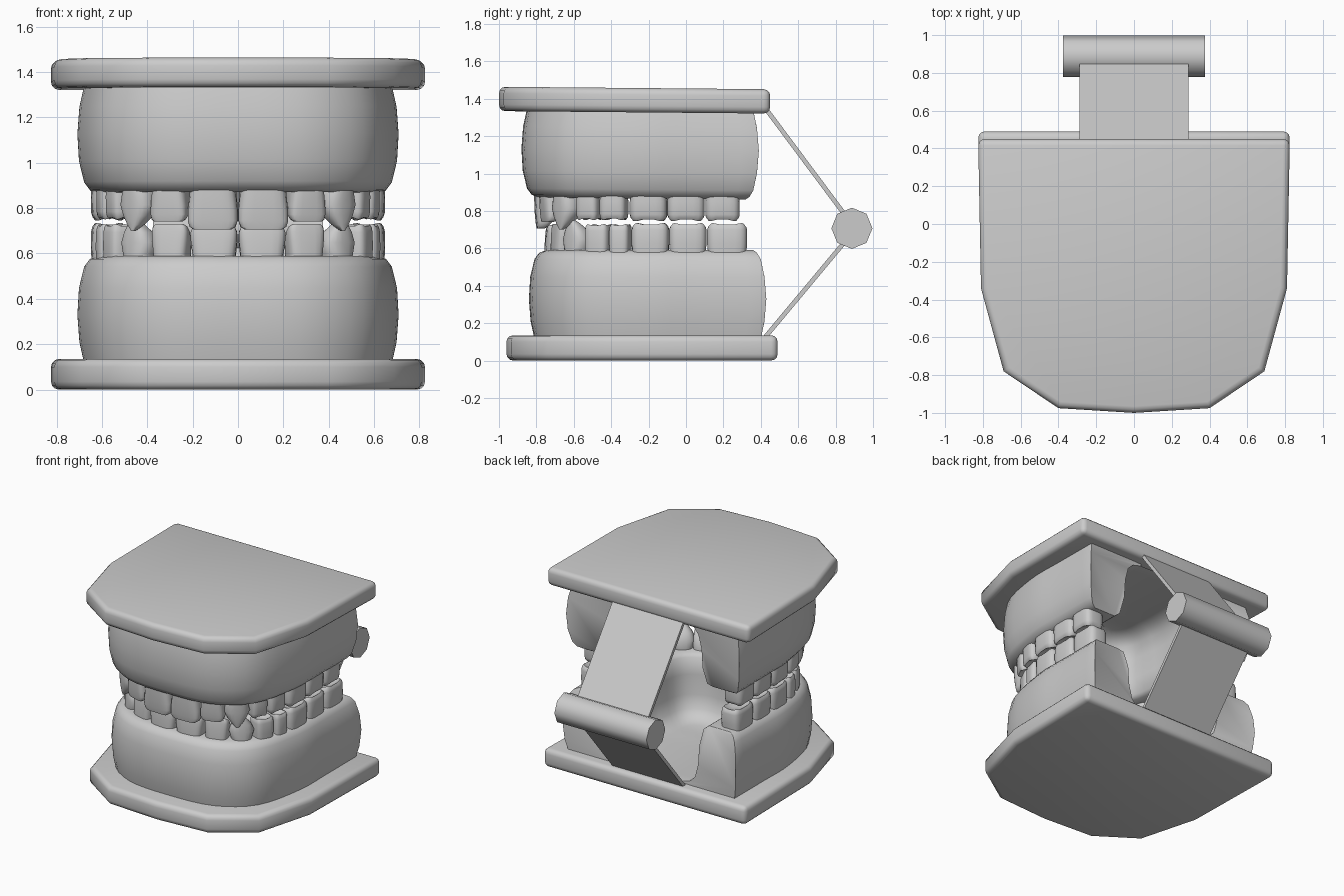
import bpy, bmesh, math
from mathutils import Vector

if "Cube" in bpy.data.objects:
    bpy.data.objects.remove(bpy.data.objects["Cube"])

BACK = 0.04      # the lower half sits slightly behind the upper half
MID = 0.73       # height about which the two halves mirror


def finish(bm, name, angle=40, bevel=0.0, segs=3):
    bmesh.ops.recalc_face_normals(bm, faces=bm.faces)
    if bevel:
        edges = [e for e in bm.edges if len(e.link_faces) == 2
                 and e.calc_face_angle(0) > math.radians(50)]
        bmesh.ops.bevel(bm, geom=edges, offset=bevel, segments=segs, profile=0.5,
                        affect='EDGES', clamp_overlap=True)
    me = bpy.data.meshes.new(name)
    bm.to_mesh(me)
    bm.free()
    me.shade_smooth()
    me.set_sharp_from_angle(angle=math.radians(angle))
    ob = bpy.data.objects.new(name, me)
    bpy.context.collection.objects.link(ob)
    return ob


def place(p, upper):
    # points are designed for the upper half, then flipped for the lower half
    if upper:
        return Vector((p[0], p[1], p[2] - 0.009 * (p[1] + 0.6)))
    return Vector((p[0], p[1] + BACK, 2 * MID - p[2]))


def extrude_outline(pts, vec):
    bm = bmesh.new()
    f = bm.faces.new([bm.verts.new(p) for p in pts])
    r = bmesh.ops.extrude_face_region(bm, geom=[f], use_keep_orig=True)
    bmesh.ops.translate(bm, vec=vec, verts=[v for v in r['geom']
                                            if isinstance(v, bmesh.types.BMVert)])
    return bm


# base plates
def plate(name, upper):
    half = [(0.4, -0.975), (0.69, -0.78), (0.81, -0.34), (0.825, 0.45)]
    pts = [(-x, y) for x, y in reversed(half)] + [(0, -1.0)] + half
    bm = extrude_outline([place((x, y, 1.46), upper) for x, y in pts],
                         (0, 0, -0.13 if upper else 0.135))
    finish(bm, name, 40, 0.035)


# horseshoe gums with a hollow floor
def spline(pts, n):
    out = []
    for i in range(len(pts) - 1):
        a, b = pts[i], pts[i + 1]
        p = pts[i - 1] if i else 2 * a - b
        q = pts[i + 2] if i + 2 < len(pts) else 2 * b - a
        for k in range(n):
            t = k / n
            out.append(0.5 * (2 * a + (b - p) * t + (2 * p - 5 * a + 4 * b - q) * t * t
                              + (3 * a - p - 3 * b + q) * t ** 3))
    return out + [pts[-1]]


def gum(name, upper):
    half = [(0.34, -0.81), (0.575, -0.63), (0.665, -0.28), (0.67, 0.03), (0.67, 0.36)]
    path = spline([Vector((-x, y)) for x, y in reversed(half)] + [Vector((0, -0.845))]
                  + [Vector(p) for p in half], 4)
    # inward offset, height from plate to teeth, end shift
    prof = [(-0.005, 0.0, 0.0), (-0.026, .2, .02), (-0.035, .45, .03), (-0.028, .7, .02),
            (-0.005, .9, 0), (0.02, .97, -.02), (0.055, 1, -.04), (0.23, 1, -.04),
            (0.26, .95, -.02), (0.275, .7, .01), (0.285, .4, .01), (0.31, .2, .01),
            (0.36, .1, 0), (0.43, .06, 0)]
    bm = bmesh.new()
    rows = []
    for p in path:
        inward = (Vector((0, max(p.y, -0.2))) - p).normalized()
        end = max(0, p.y / 0.36) ** 2
        row = []
        for d, h, e in prof:
            q = p + inward * d
            row.append(bm.verts.new(place((q.x, q.y + e * end, 1.345 - 0.475 * h), upper)))
        rows.append(row)
    for a, b in zip(rows, rows[1:]):
        for i in range(len(prof) - 1):
            bm.faces.new((a[i], a[i + 1], b[i + 1], b[i]))
    n = len(rows)
    for i in range(n // 2):
        j = n - 1 - i
        if j - i > 2:
            bm.faces.new((rows[i][-1], rows[i + 1][-1], rows[j - 1][-1], rows[j][-1]))
        else:
            bm.faces.new((rows[i][-1], rows[i + 1][-1], rows[j][-1]))
    for row in (rows[0], rows[-1]):
        bm.faces.new(row + [bm.verts.new((row[-1].co.x, row[-1].co.y, row[0].co.z))])
    finish(bm, name, 45, 0.025)


# tooth shapes: along the crown, width scale, depth scale
SHAPES = {
    'incisor': [(0, .88, 1), (.3, .94, 1), (.6, 1, .85), (.82, 1, .6), (.94, .92, .4), (1, .75, .25)],
    'canine': [(0, .7, 1), (.25, .86, 1), (.48, 1, .95), (.7, .75, .75), (.88, .4, .45), (1, .1, .15)],
    'molar': [(0, .94, .94), (.4, 1, 1), (.8, 1, .98), (.93, .96, .92), (1, .85, .8), (.85, .4, .35)],
}


def tooth(bm, kind, x, y, ang, w, d, tip, root, flip):
    n = 20
    a = math.radians(ang)
    side, out = Vector((math.cos(a), math.sin(a))), Vector((math.sin(a), -math.cos(a)))
    power = 2 / (2.6 if kind == 'canine' else 4)
    rings = []
    for t, sw, sd in SHAPES[kind]:
        ring = []
        for k in range(n):
            th = 2 * math.pi * (k + .5) / n
            c, s = math.cos(th), math.sin(th)
            u = math.copysign(abs(c) ** power, c) * sw * w / 2
            v = math.copysign(abs(s) ** power, s) * sd * d / 2
            if kind != 'molar':
                v += (1 - sd) * d * 0.38
            p = Vector((x, y)) + side * u + out * v
            z = root + (tip - root) * t
            if kind == 'molar' and t > .92:   # raised corner cusps
                z += flip * 0.012 * (1 - abs(math.sin(2 * th)))
            ring.append(bm.verts.new((p.x, p.y, z)))
        rings.append(ring)
    for r, q in zip(rings, rings[1:]):
        for k in range(n):
            bm.faces.new((r[k], r[(k + 1) % n], q[(k + 1) % n], q[k]))
    bm.faces.new(rings[0])
    bm.faces.new(rings[-1])


def teeth(name, specs, root, flip):
    bm = bmesh.new()
    for s in specs:
        tooth(bm, *s, root, flip)
    ob = finish(bm, name, 55)
    ob.modifiers.new('mirror', 'MIRROR').use_mirror_merge = False


# kind, x, y, turn, width, depth, tip height
UPPER = [('incisor', .11, -.735, 3, .22, .15, .705), ('incisor', .295, -.70, 17, .165, .15, .74),
         ('canine', .43, -.63, 40, .175, .15, .70), ('molar', .51, -.515, 66, .125, .13, .75),
         ('molar', .55, -.385, 78, .145, .14, .75), ('molar', .57, -.2, 87, .2, .155, .745),
         ('molar', .572, 0, 90, .2, .155, .745), ('molar', .572, .195, 90, .185, .155, .745)]
LOWER = [('incisor', .105, -.685, 3, .205, .14, .725), ('incisor', .29, -.645, 17, .165, .14, .73),
         ('canine', .43, -.575, 40, .17, .14, .755), ('molar', .52, -.465, 66, .135, .13, .73),
         ('molar', .555, -.35, 78, .11, .14, .73), ('molar', .57, -.19, 87, .2, .155, .735),
         ('molar', .572, .01, 90, .2, .155, .735), ('molar', .572, .22, 90, .215, .155, .735)]

for label, up in (('upper', True), ('lower', False)):
    plate(label + '_plate', up)
    gum(label + '_gum', up)
teeth('upper_teeth', UPPER, 0.92, 1)
teeth('lower_teeth', LOWER, 0.55, -1)


# hinge arms
def arm(name, a, b, t=0.024):
    a, b = Vector(a), Vector(b)
    d = (b - a).normalized()
    nrm = Vector((-d.y, d.x)) * t / 2
    pts = [(-0.288, p.x, p.y) for p in (a + nrm, b + nrm, b - nrm, a - nrm)]
    finish(extrude_outline(pts, (0.576, 0, 0)), name, 30)


arm('upper_hinge_arm', (0.42, 1.355), (0.845, 0.785))
arm('lower_hinge_arm', (0.415, 0.115), (0.845, 0.63))

# eight-sided hinge pin
ring = [(-0.375, 0.887 + 0.11 * math.cos(k * math.pi / 4), 0.707 + 0.11 * math.sin(k * math.pi / 4))
        for k in range(8)]
finish(extrude_outline(ring, (0.75, 0, 0)), 'hinge_pin', 50)
